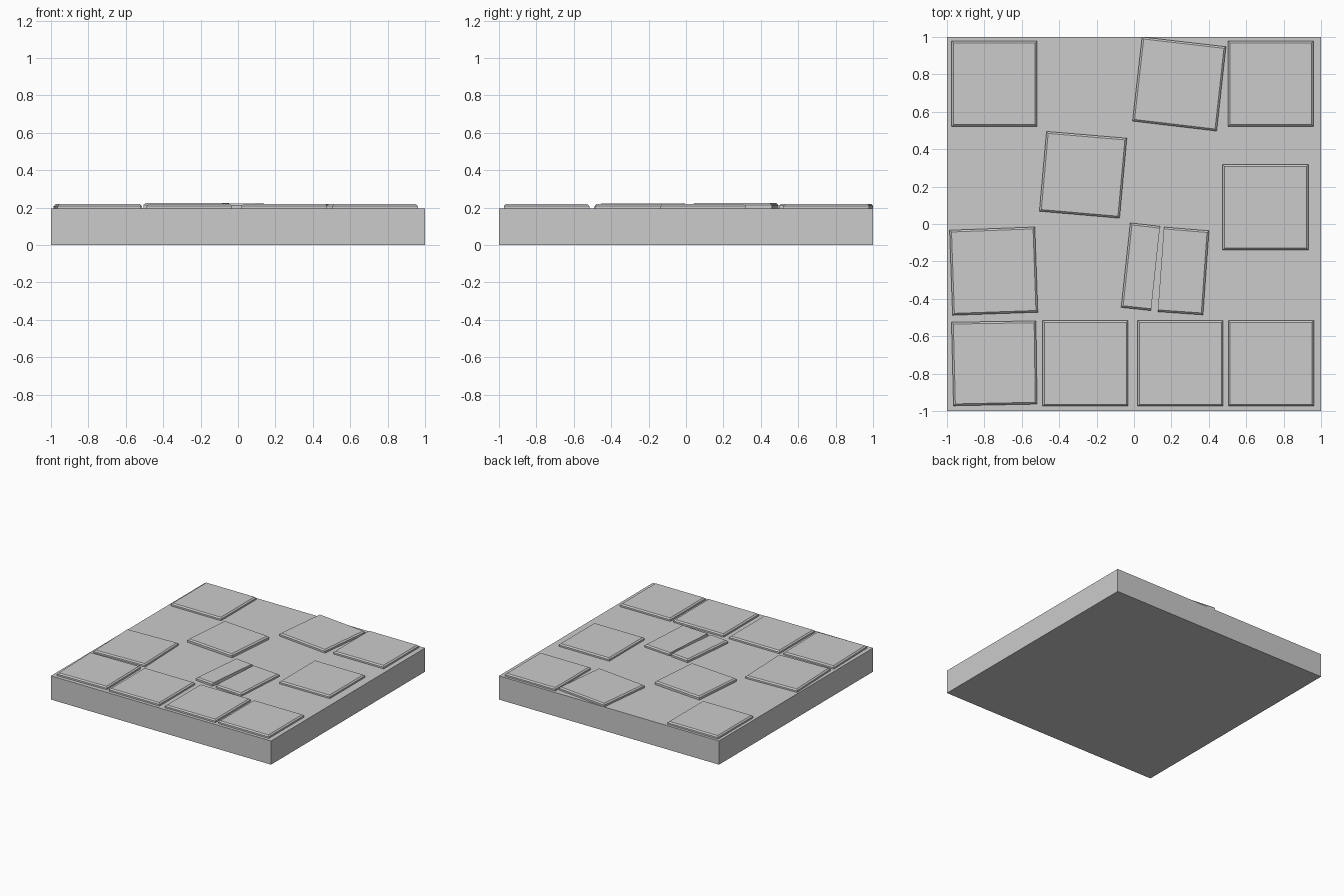
import bpy, bmesh

if "Cube" in bpy.data.objects:
    bpy.data.objects.remove(bpy.data.objects["Cube"])

BASE_TOP = 0.195
TILE_TOP = 0.218


def prism(name, pts, z0, z1, chamfer=0.0, broken=None):
    """Extruded outline with chamfered top edges, except the broken edge."""
    bm = bmesh.new()
    low = [bm.verts.new((x, y, z0)) for x, y in pts]
    high = [bm.verts.new((x, y, z1)) for x, y in pts]
    n = len(pts)
    bm.faces.new(low)
    bm.faces.new(high)
    for i in range(n):
        j = (i + 1) % n
        bm.faces.new((low[i], low[j], high[j], high[i]))
    bmesh.ops.recalc_face_normals(bm, faces=bm.faces[:])
    if chamfer:
        rim = [bm.edges.get((high[i], high[(i + 1) % n]))
               for i in range(n) if i != broken]
        bmesh.ops.bevel(bm, geom=rim, offset=chamfer, segments=1,
                        profile=0.5, affect='EDGES')
    mesh = bpy.data.meshes.new(name)
    bm.to_mesh(mesh)
    bm.free()
    ob = bpy.data.objects.new(name, mesh)
    bpy.context.collection.objects.link(ob)
    return ob


def tile(name, pts, top=TILE_TOP, broken=None):
    return prism(name, pts, BASE_TOP - 0.003, top, 0.01, broken)


def square(cx, cy, s=0.4575):
    h = s / 2
    return [(cx - h, cy + h), (cx + h, cy + h), (cx + h, cy - h), (cx - h, cy - h)]


# ground slab
prism("base_slab", [(-1, 1), (1, 1), (1, -1), (-1, -1)], 0, BASE_TOP)

# straight tiles
for i, (cx, cy) in enumerate([(-0.747, 0.75), (0.731, 0.75), (0.703, 0.09),
                              (-0.26, -0.745), (0.248, -0.745), (0.733, -0.745)]):
    tile(f"straight_tile_{i + 1}", square(cx, cy))

# shifted, twisted tiles
tile("twisted_tile_back", [(0.043, 1.0), (0.492, 0.948), (0.442, 0.497), (-0.008, 0.55)], 0.22)
tile("twisted_tile_middle", [(-0.468, 0.495), (-0.038, 0.459), (-0.077, 0.031), (-0.506, 0.068)], 0.223)
tile("twisted_tile_left", [(-0.986, -0.033), (-0.53, -0.016), (-0.514, -0.472), (-0.97, -0.488)])
tile("twisted_tile_front", [(-0.976, -0.525), (-0.524, -0.518), (-0.518, -0.963), (-0.965, -0.972)])

# cracked tile in two pieces
tile("cracked_tile_left", [(-0.02, 0.006), (0.139, -0.012), (0.091, -0.463), (-0.069, -0.446)], 0.221, broken=1)
tile("cracked_tile_right", [(0.16, -0.016), (0.401, -0.036), (0.369, -0.486), (0.127, -0.469)], broken=3)
